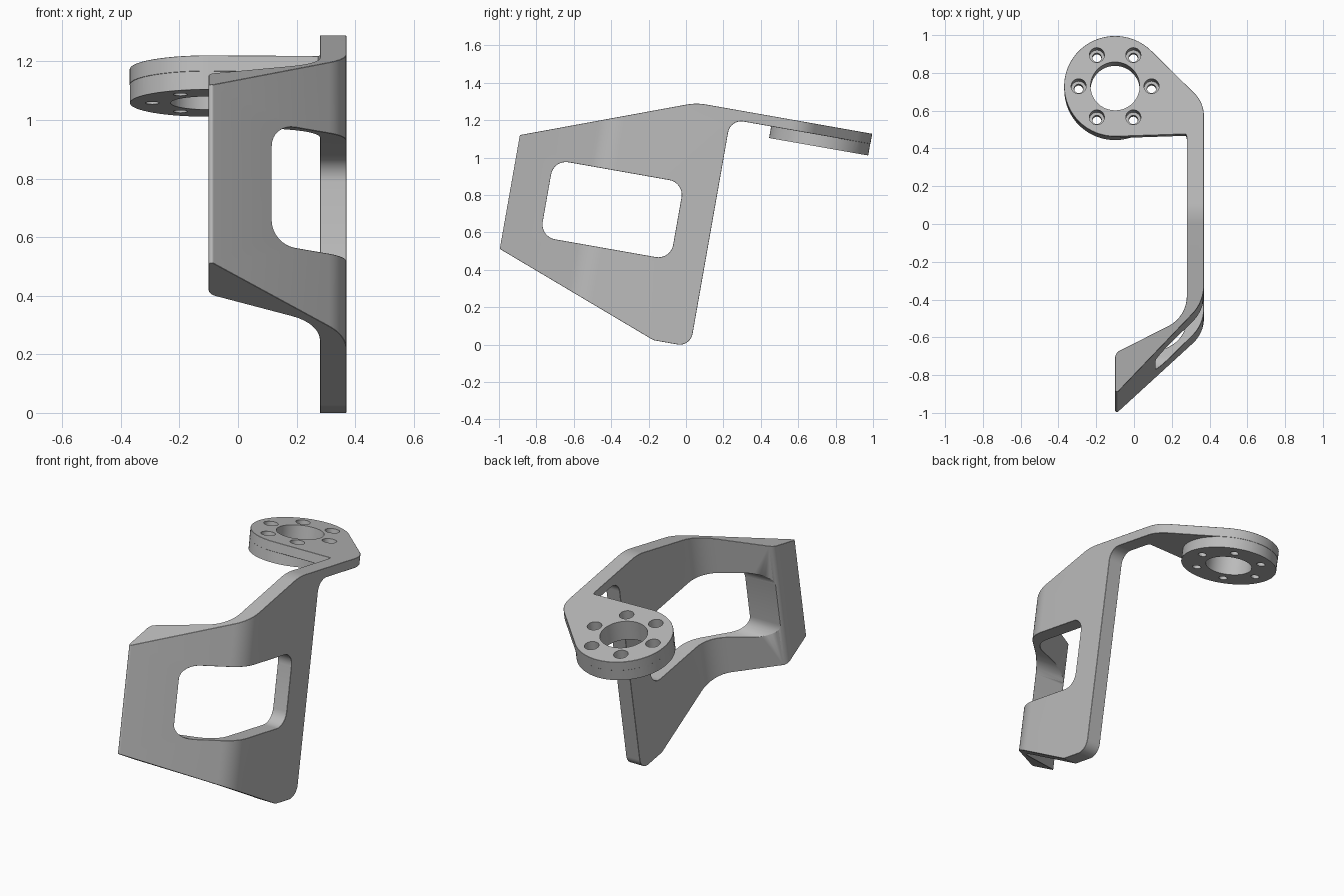
import bpy, bmesh, math
from mathutils import Vector, Matrix

cube = bpy.data.objects.get("Cube")
if cube:
    bpy.data.objects.remove(cube, do_unlink=True)

TILT = Matrix.Rotation(math.radians(-10), 4, 'X')
BOSS = Vector((-0.105, 0.52))
BOSS_R = 0.27
TOP = 1.285

grey = bpy.data.materials.new("satin_grey")
grey.use_nodes = True
grey.diffuse_color = (0.5, 0.5, 0.5, 1)
grey.node_tree.nodes["Principled BSDF"].inputs["Base Color"].default_value = (0.5, 0.5, 0.5, 1)


def rounded(corners, steps=8):
    """Replace each (u, v, radius) corner by an arc."""
    out = []
    n = len(corners)
    for i, (u, v, r) in enumerate(corners):
        p = Vector((u, v))
        if r == 0:
            out.append(p)
            continue
        a = (Vector(corners[i - 1][:2]) - p).normalized()
        b = (Vector(corners[(i + 1) % n][:2]) - p).normalized()
        half = a.angle(b) / 2
        centre = p + (a + b).normalized() * (r / math.sin(half))
        start = p + a * (r / math.tan(half)) - centre
        end = p + b * (r / math.tan(half)) - centre
        sweep = math.pi - 2 * half
        if start.x * end.y - start.y * end.x < 0:
            sweep = -sweep
        for k in range(steps + 1):
            t = sweep * k / steps
            c, s = math.cos(t), math.sin(t)
            out.append(centre + Vector((start.x * c - start.y * s, start.x * s + start.y * c)))
    return out


def prism(name, points, low, high, along):
    """Extrude an outline along X (outline in YZ) or Z (outline in XY)."""
    place = (lambda p, h: (h, p.x, p.y)) if along == 'X' else (lambda p, h: (p.x, p.y, h))
    bm = bmesh.new()
    face = bm.faces.new([bm.verts.new(place(p, low)) for p in points])
    new = bmesh.ops.extrude_face_region(bm, geom=[face])["geom"]
    shift = Vector(place(Vector((0, 0)), high - low))
    bmesh.ops.translate(bm, vec=shift, verts=[g for g in new if isinstance(g, bmesh.types.BMVert)])
    bmesh.ops.recalc_face_normals(bm, faces=bm.faces)
    mesh = bpy.data.meshes.new(name)
    bm.to_mesh(mesh)
    bm.free()
    obj = bpy.data.objects.new(name, mesh)
    bpy.context.collection.objects.link(obj)
    mesh.materials.append(grey)
    return obj


def circle(centre, r, n):
    return [centre + Vector((math.cos(math.tau * k / n), math.sin(math.tau * k / n))) * r for k in range(n)]


def apply(obj, mod):
    bpy.context.view_layer.objects.active = obj
    bpy.ops.object.modifier_apply(modifier=mod.name)


def combine(obj, other, operation):
    mod = obj.modifiers.new("combine", 'BOOLEAN')
    mod.operation, mod.object, mod.solver = operation, other, 'EXACT'
    apply(obj, mod)
    bpy.data.objects.remove(other, do_unlink=True)


# Plan outline: bent wall running into the round mounting flange
plan = rounded([(0.275, 0.25, 0.07), (0.275, -0.685, 0.17), (-0.105, -0.868, 0.04),
                (-0.105, -1.078, 0.01), (0.365, -0.61, 0.2), (0.365, 0.432, 0.17),
                (0.086, 0.711, 0)])
for k in range(1, 41):
    ang = math.radians(45 + 225 * k / 40)
    plan.append(BOSS + Vector((math.cos(ang), math.sin(ang))) * BOSS_R)
bracket = prism("bracket", plan, -0.2, 1.5, 'Z')

# Side outline: tapered wall and thin top flange
side = rounded([(-1.175, 0.375, 0), (-0.17, -0.005, 0.06), (0.03, -0.005, 0.07),
                (0.03, 1.23, 0.07), (0.9, 1.23, 0), (0.9, TOP, 0),
                (-0.165, TOP, 0.3), (-1.175, 0.91, 0)])
combine(bracket, prism("side_cutter", side, -0.6, 0.6, 'X'), 'INTERSECT')

# Window through the wall
window = rounded([(-0.863, 0.435, 0.08), (-0.155, 0.435, 0.08),
                  (-0.155, 0.853, 0.08), (-0.863, 0.853, 0.08)])
combine(bracket, prism("window_cutter", window, -0.6, 0.6, 'X'), 'DIFFERENCE')

# Fine chamfer along the sharp edges
chamfer = bracket.modifiers.new("chamfer", 'BEVEL')
chamfer.width, chamfer.segments = 0.008, 1
chamfer.limit_method, chamfer.angle_limit = 'ANGLE', math.radians(40)
apply(bracket, chamfer)

# Thick round boss under the flange, with bore and counterbored bolt holes
combine(bracket, prism("boss", circle(BOSS, BOSS_R - 0.001, 64), 1.167, TOP - 0.008, 'Z'), 'UNION')
combine(bracket, prism("bore_cutter", circle(BOSS, 0.13, 48), 1, 1.5, 'Z'), 'DIFFERENCE')
for spot in circle(BOSS, 0.193, 6):
    combine(bracket, prism("bolt_cutter", circle(spot, 0.024, 20), 1, 1.5, 'Z'), 'DIFFERENCE')
    combine(bracket, prism("head_cutter", circle(spot, 0.04, 24), TOP - 0.075, 1.5, 'Z'), 'DIFFERENCE')

# Lean the whole bracket, centre it and stand it on the floor
bracket.data.transform(TILT)
pts = [v.co for v in bracket.data.vertices]
lo = Vector([min(p[i] for p in pts) for i in range(3)])
hi = Vector([max(p[i] for p in pts) for i in range(3)])
bracket.data.transform(Matrix.Translation((-(lo.x + hi.x) / 2, -(lo.y + hi.y) / 2, -lo.z)))
bpy.ops.object.select_all(action='DESELECT')
bracket.select_set(True)
bpy.context.view_layer.objects.active = bracket
bpy.ops.object.shade_smooth_by_angle(angle=math.radians(30))
